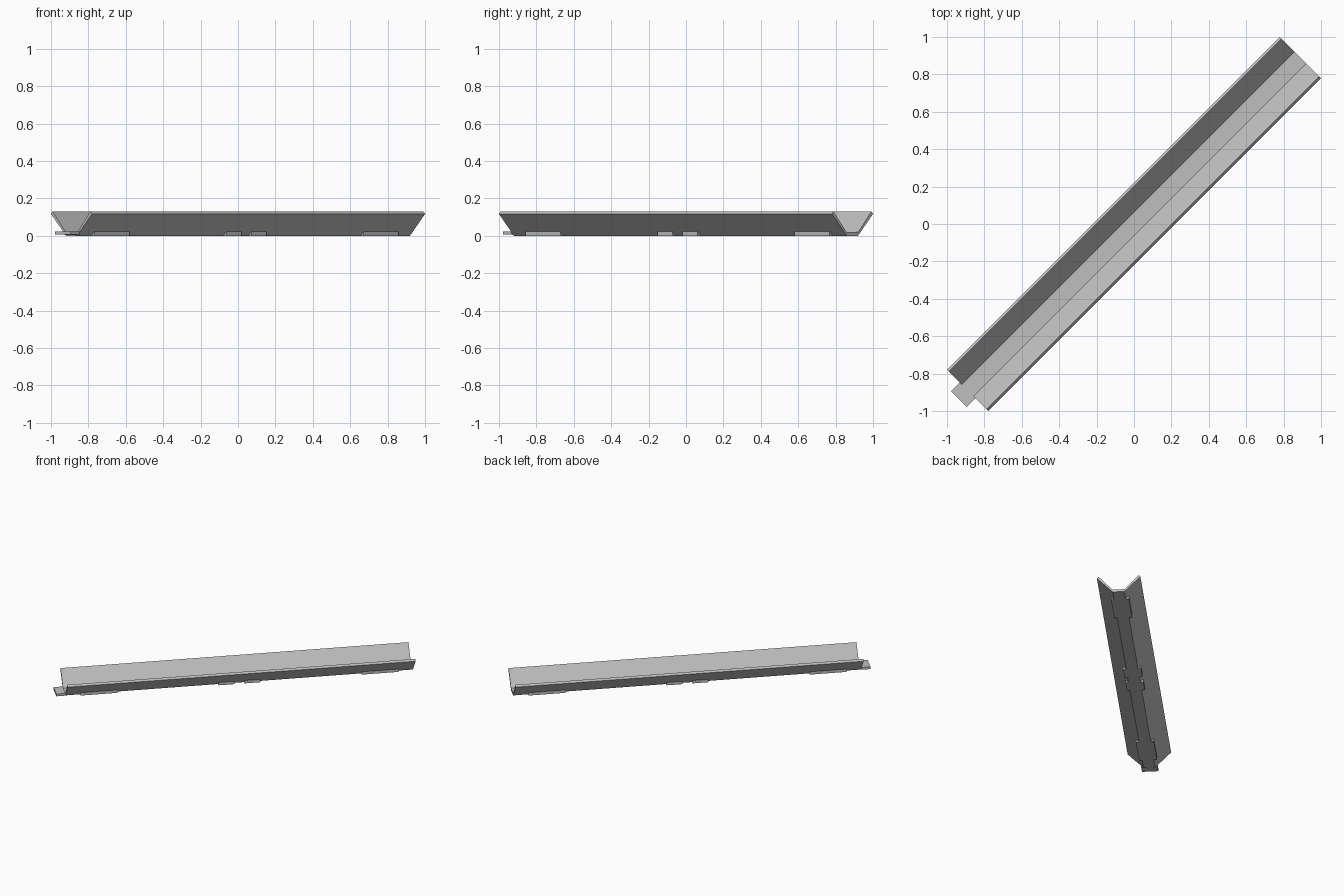
import bpy
import bmesh
from math import radians
from mathutils import Matrix

cube = bpy.data.objects.get("Cube")
if cube:
    bpy.data.objects.remove(cube, do_unlink=True)

grey = bpy.data.materials.new("plain_grey")
grey.use_nodes = True
colour = (0.52, 0.52, 0.52, 1)
grey.diffuse_color = colour
grey.node_tree.nodes["Principled BSDF"].inputs["Base Color"].default_value = colour

DIAGONAL = Matrix.Rotation(radians(45), 4, "Z")
HALF_LENGTH = 1.2587


def extrude_profile(name, profile, start, end):
    """Sweep a (side, height) outline along the channel, then turn it diagonal."""
    bm = bmesh.new()
    face = bm.faces.new([bm.verts.new((start, s, z)) for s, z in profile])
    swept = bmesh.ops.extrude_face_region(bm, geom=[face])["geom"]
    verts = [g for g in swept if isinstance(g, bmesh.types.BMVert)]
    bmesh.ops.translate(bm, vec=(end - start, 0, 0), verts=verts)
    bmesh.ops.recalc_face_normals(bm, faces=bm.faces)
    bm.transform(DIAGONAL)
    mesh = bpy.data.meshes.new(name)
    bm.to_mesh(mesh)
    bm.free()
    mesh.materials.append(grey)
    obj = bpy.data.objects.new(name, mesh)
    bpy.context.collection.objects.link(obj)
    return obj


# Channel: flat floor with two walls leaning outward, square-cut rims
half = [(0.042, 0), (0.1556, 0.117), (0.143, 0.13), (0.044, 0.019)]
channel = half + [(-s, z) for s, z in reversed(half)]
extrude_profile("channel", channel, -HALF_LENGTH, HALF_LENGTH)

# Lugs: small wedges filling the corner under each wall, mirrored both ways
for label, inner, outer in (("middle", 0.037, 0.152), ("end", 0.885, 1.15)):
    for end_name, end in (("front", -1), ("back", 1)):
        for side_name, side in (("left", -1), ("right", 1)):
            wedge = [(side * s, z) for s, z in
                     ((0.036, 0), (0.064, 0), (0.064, 0.027), (0.05, 0.014))]
            extrude_profile(f"{label}_lug_{end_name}_{side_name}", wedge,
                            end * inner, end * outer)

# Joining tongue past the front end
tongue = [(-0.059, 0.006), (0.059, 0.006), (0.059, 0.024), (-0.059, 0.024)]
extrude_profile("joining_tongue", tongue, -1.325, -HALF_LENGTH)
neck = [(-0.042, 0.004), (0.042, 0.004), (0.042, 0.017), (-0.042, 0.017)]
extrude_profile("tongue_neck", neck, -1.27, -1.2)
